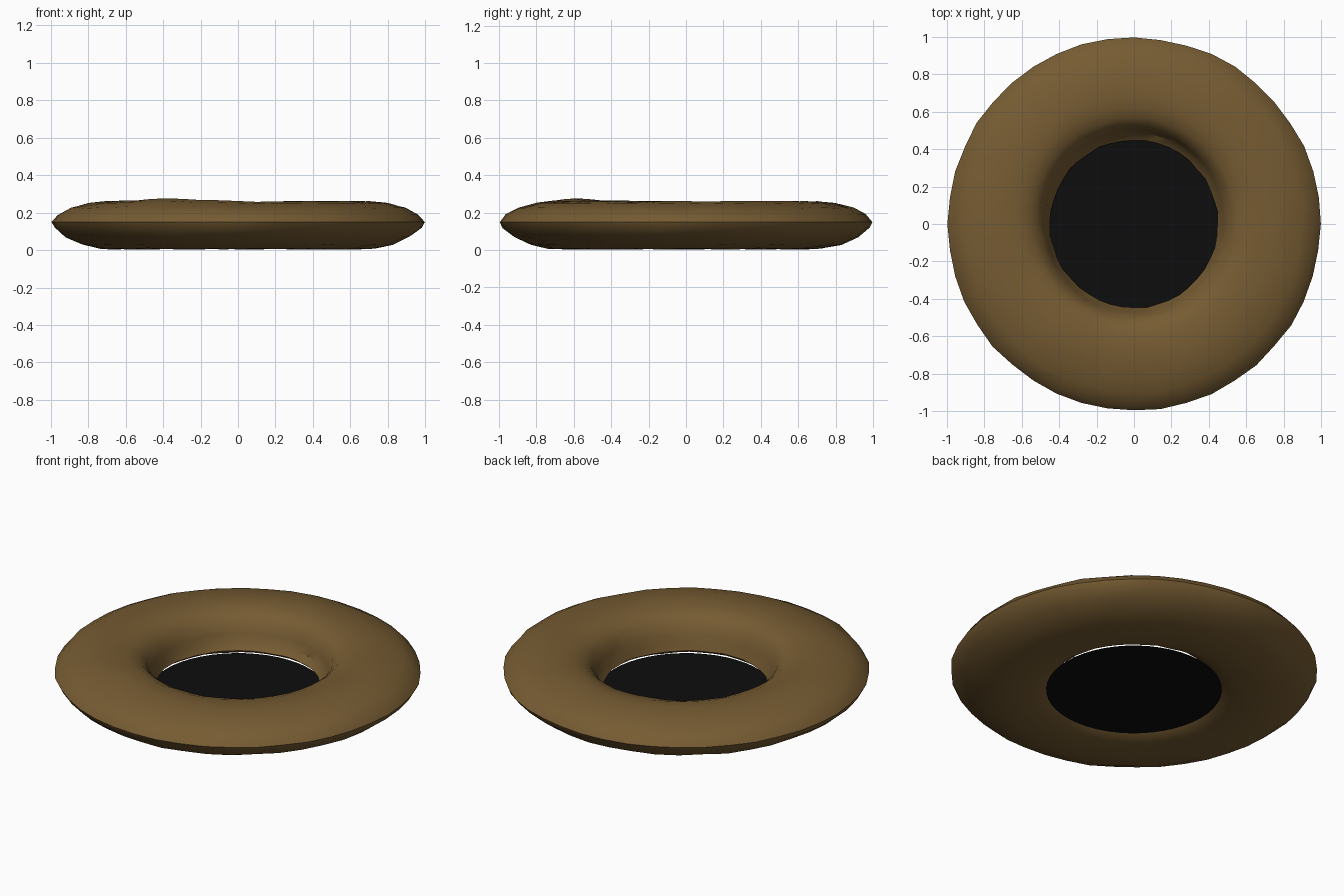
import bpy, bmesh, math, random

random.seed(4)
cube = bpy.data.objects.get("Cube")
if cube:
    bpy.data.objects.remove(cube)


def material(name, colour):
    mat = bpy.data.materials.new(name)
    mat.use_nodes = True
    mat.diffuse_color = (*colour, 1)
    bsdf = mat.node_tree.nodes["Principled BSDF"]
    bsdf.inputs["Base Color"].default_value = (*colour, 1)
    bsdf.inputs["Roughness"].default_value = 0.9
    return mat


def add_object(name, bm, mat):
    bmesh.ops.recalc_face_normals(bm, faces=bm.faces)
    mesh = bpy.data.meshes.new(name)
    bm.to_mesh(mesh)
    bm.free()
    mesh.materials.append(mat)
    obj = bpy.data.objects.new(name, mesh)
    bpy.context.collection.objects.link(obj)
    return obj


brown = material("earth brown", (0.18, 0.105, 0.032))
black = material("black", (0.004, 0.004, 0.004))

# Ring cross-section (radius, height): outer edge, over the top, down the hole, under
PROFILE = [(1.0, .15), (.965, .19), (.9, .225), (.8, .25), (.7, .26), (.6, .252),
           (.54, .232), (.5, .195), (.475, .14), (.46, .09), (.448, .06),
           (.49, .03), (.55, .012), (.64, .005), (.73, .008), (.83, .03),
           (.92, .07), (.98, .12)]
SEGMENTS = 44

bm = bmesh.new()
rings = []
for i in range(SEGMENTS):
    a = math.tau * i / SEGMENTS
    ring = []
    for j, (r, z) in enumerate(PROFILE):
        # The upper part of the hole opens wider towards the back
        if 5 <= j <= 9:
            r += 0.025 * max(0, math.sin(a))
        # Slightly uneven, hand-shaped surface
        if j > 0:
            r += random.uniform(-.004, .004)
            z += random.uniform(-.003, .003)
        else:
            r -= random.uniform(0, .008)
        x, y = r * math.cos(a), r * math.sin(a)
        # Low swelling at the front right
        if z > 0.15:
            z += 0.016 * math.exp(-((x + .35) ** 2 + (y + .55) ** 2) / 0.06)
        ring.append(bm.verts.new((x, y, max(z, 0))))
    rings.append(ring)
for i in range(SEGMENTS):
    here, there = rings[i], rings[(i + 1) % SEGMENTS]
    for j in range(len(PROFILE)):
        k = (j + 1) % len(PROFILE)
        bm.faces.new((here[j], there[j], there[k], here[k]))
ring_obj = add_object("earth_ring", bm, brown)
bpy.context.view_layer.objects.active = ring_obj
ring_obj.select_set(True)
bpy.ops.object.shade_smooth_by_angle(angle=math.radians(35))
ring_obj.select_set(False)

# Dark floor of the hole
bm = bmesh.new()
bmesh.ops.create_circle(bm, cap_ends=True, segments=48, radius=0.478)
floor = add_object("hole_floor", bm, black)
floor.location.z = 0.03
